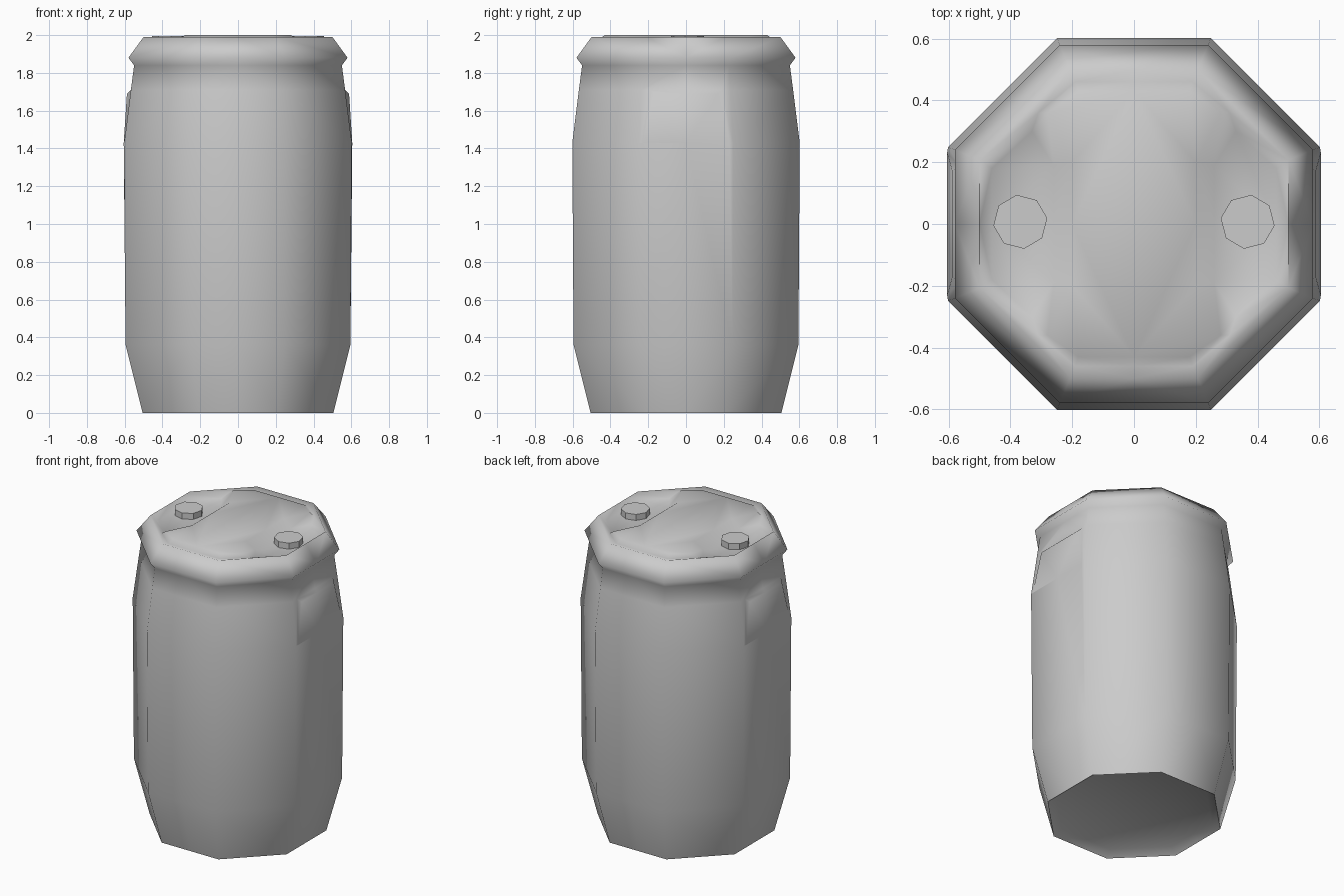
import bpy
import bmesh
import math

cube = bpy.data.objects.get("Cube")
if cube:
    bpy.data.objects.remove(cube, do_unlink=True)

plastic = bpy.data.materials.new("grey_plastic")
plastic.use_nodes = True
GREY = (0.6, 0.6, 0.6, 1)
plastic.diffuse_color = GREY
plastic.node_tree.nodes["Principled BSDF"].inputs["Base Color"].default_value = GREY


def finish(name, bm, angle, mirror):
    """Turn a bmesh into a mirrored, shaded object."""
    bmesh.ops.remove_doubles(bm, verts=bm.verts, dist=0.0005)
    bmesh.ops.recalc_face_normals(bm, faces=bm.faces)
    mesh = bpy.data.meshes.new(name)
    bm.to_mesh(mesh)
    bm.free()
    mesh.materials.append(plastic)
    obj = bpy.data.objects.new(name, mesh)
    bpy.context.collection.objects.link(obj)
    bpy.ops.object.select_all(action='DESELECT')
    obj.select_set(True)
    bpy.context.view_layer.objects.active = obj
    mod = obj.modifiers.new("mirror", 'MIRROR')
    mod.use_axis = (mirror[0], mirror[1], False)
    bpy.ops.object.modifier_apply(modifier=mod.name)
    bpy.ops.object.shade_smooth_by_angle(angle=math.radians(angle))


def add_face(bm, *points):
    bm.faces.new([bm.verts.new(p) for p in points])


def on_axis(p):
    return (p[0], 0, p[2])


# Drum shell: one quarter of an octagon, stacked along a profile (apothem, height),
# starting inside the shallow hollow of the base
profile = [(0.455, 0.035), (0.505, 0), (0.595, 0.36), (0.602, 1.43), (0.567, 1.71),
           (0.55, 1.84), (0.58, 1.88), (0.5, 1.99)]
GRIP_LEVEL = 3


def quarter_ring(a, z):
    t = a * math.tan(math.pi / 8)
    return [(a, 0, z), (a, t, z), (t, a, z), (0, a, z)]


bm = bmesh.new()
rings = [quarter_ring(a, z) for a, z in profile]
grip_low, grip_top, grip_back = (0.605, 0.23, 1.43), (0.588, 0.17, 1.69), (0.567, 0.19, 1.71)
for level, (low, high) in enumerate(zip(rings, rings[1:])):
    for i in range(3):
        if i == 0 and level == GRIP_LEVEL:
            # Side grip: a shallow wedge that steps out under the rim
            add_face(bm, low[1], high[1], grip_back, grip_low)
            add_face(bm, on_axis(grip_low), grip_low, grip_top, on_axis(grip_top))
            add_face(bm, on_axis(grip_top), grip_top, grip_back, on_axis(grip_back))
            add_face(bm, grip_low, grip_back, grip_top)
        elif i == 0 and level == GRIP_LEVEL - 1:
            add_face(bm, low[0], low[1], high[1], grip_low, on_axis(grip_low))
        elif i == 0 and level == GRIP_LEVEL + 1:
            add_face(bm, on_axis(grip_back), grip_back, low[1], high[1], high[0])
        else:
            add_face(bm, low[i], low[i + 1], high[i + 1], high[i])
add_face(bm, (0, 0, profile[0][1]), *reversed(rings[0]))

# Lid: shallow groove inside the lip, raised middle panel, sunken pocket on each side
rim_x, rim_a, rim_b, rim_y = rings[-1]
top, groove, floor = 2.0, 1.98, 1.955
centre, panel_y = (0, 0, top), (0, 0.43, top)
panel_b, panel_tip = (0.18, 0.43, top), (0.28, 0.36, top)
groove_y, groove_b, groove_tip = (0, 0.46, groove), (0.19, 0.46, groove), (0.31, 0.36, groove)
waist, pocket_in = (0.2, 0.2, top), (0.26, 0.19, floor)
pocket_end, pocket_out = (0.33, 0.3, floor), (0.46, 0.18, floor)
add_face(bm, centre, on_axis(waist), waist, panel_tip, panel_b, panel_y)
add_face(bm, rim_y, groove_y, groove_b, rim_b)
add_face(bm, rim_b, groove_b, groove_tip, rim_a)
add_face(bm, groove_y, panel_y, panel_b, groove_b)
add_face(bm, groove_b, panel_b, panel_tip, groove_tip)
add_face(bm, groove_tip, panel_tip, pocket_end)
add_face(bm, rim_a, groove_tip, pocket_end, pocket_out)
add_face(bm, rim_x, rim_a, pocket_out, on_axis(pocket_out))
add_face(bm, panel_tip, waist, pocket_in, pocket_end)
add_face(bm, waist, on_axis(waist), on_axis(pocket_in), pocket_in)
add_face(bm, on_axis(pocket_in), on_axis(pocket_out), pocket_out, pocket_end, pocket_in)
finish("drum_body", bm, 85, (True, True))

# Bung caps: eight-sided plugs in the pockets
bm = bmesh.new()
angles = [math.radians(45 * i - 8) for i in range(8)]
base, crown = [[(0.368 + 0.088 * math.cos(a), 0.007 + 0.088 * math.sin(a), z)
                for a in angles] for z in (floor - 0.005, 1.995)]
add_face(bm, *crown)
for i in range(8):
    j = (i + 1) % 8
    add_face(bm, base[i], base[j], crown[j], crown[i])
finish("bung_caps", bm, 40, (True, False))
